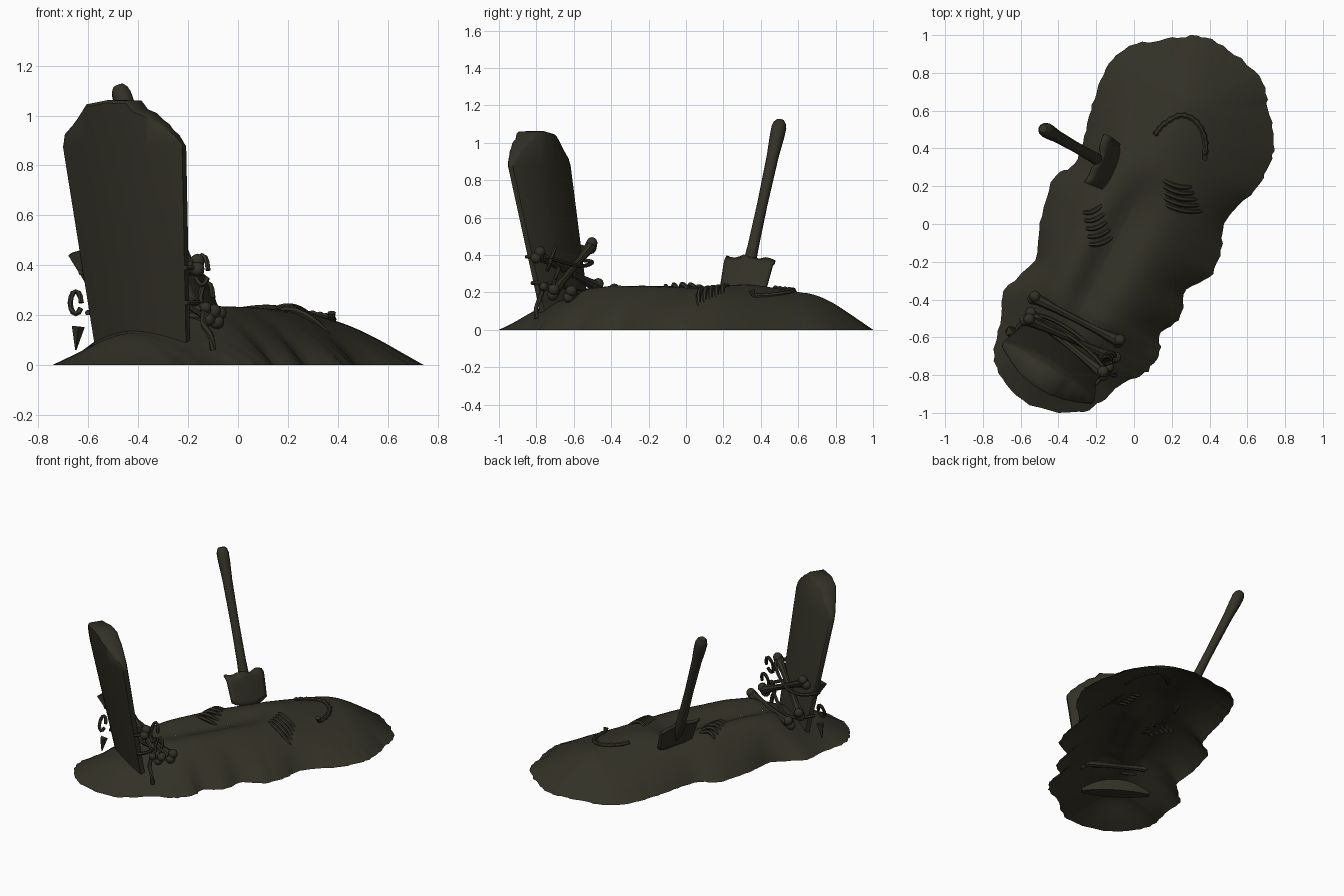
import bpy, bmesh, math, random
from mathutils import Vector, Matrix
from mathutils.bvhtree import BVHTree

if "Cube" in bpy.data.objects:
    bpy.data.objects.remove(bpy.data.objects["Cube"])

random.seed(4)
mat = bpy.data.materials.new("dark olive earth")
mat.diffuse_color = (0.032, 0.030, 0.019, 1)
mat.use_nodes = True
mat.node_tree.nodes["Principled BSDF"].inputs["Base Color"].default_value = mat.diffuse_color


def finish(name, bm, smooth=True, angle=40):
    bmesh.ops.recalc_face_normals(bm, faces=bm.faces)
    me = bpy.data.meshes.new(name)
    bm.to_mesh(me)
    bm.free()
    me.materials.append(mat)
    ob = bpy.data.objects.new(name, me)
    bpy.context.collection.objects.link(ob)
    if smooth:
        bpy.ops.object.select_all(action='DESELECT')
        ob.select_set(True)
        bpy.context.view_layer.objects.active = ob
        bpy.ops.object.shade_smooth_by_angle(angle=math.radians(angle))
    return ob


def tube(bm, pts, radii, sides=8):
    pts = [Vector(p) for p in pts]
    n = len(pts)
    if not isinstance(radii, (list, tuple)):
        radii = [radii] * n
    rings = []
    for i, p in enumerate(pts):
        q = (pts[min(i + 1, n - 1)] - pts[max(i - 1, 0)]).normalized().to_track_quat('Z', 'Y')
        rings.append([bm.verts.new(p + q @ Vector((radii[i] * math.cos(2 * math.pi * k / sides),
                      radii[i] * math.sin(2 * math.pi * k / sides), 0))) for k in range(sides)])
    for r, s in zip(rings, rings[1:]):
        # line up the seam between neighbouring rings
        off = min(range(sides), key=lambda o: sum((r[k].co - s[(k + o) % sides].co).length for k in range(sides)))
        for k in range(sides):
            bm.faces.new((r[k], r[(k + 1) % sides], s[(k + 1 + off) % sides], s[(k + off) % sides]))
    bm.faces.new(rings[0])
    bm.faces.new(rings[-1])


def ball(bm, p, r):
    bmesh.ops.create_icosphere(bm, subdivisions=2, radius=r, matrix=Matrix.Translation(p))


def spline(pts, steps, closed=False):
    pts = [Vector(p) for p in pts]
    n = len(pts)
    get = (lambda i: pts[i % n]) if closed else (lambda i: pts[max(0, min(n - 1, i))])
    out = []
    for i in range(n if closed else n - 1):
        a, b, c, d = (get(i + j) for j in (-1, 0, 1, 2))
        for k in range(steps):
            t = k / steps
            out.append(0.5 * (2 * b + (c - a) * t + (2 * a - 5 * b + 4 * c - d) * t * t
                              + (3 * b - a - 3 * c + d) * t ** 3))
    return out if closed else out + [pts[-1]]


def lerp_table(tab, t):
    for (a, va), (b, vb) in zip(tab, tab[1:]):
        if t <= b:
            return va + (vb - va) * max(0, (t - a) / (b - a))
    return tab[-1][1]


# burial mound: open shell, from a ragged outline up to a sunken spine
outline = [(.11, .97), (.25, .99), (.38, .985), (.53, .90), (.68, .75), (.71, .61), (.74, .45), (.72, .32),
           (.64, .18), (.49, .03), (.46, -.13), (.40, -.28), (.28, -.34), (.24, -.5), (.135, -.57),
           (.135, -.67), (.07, -.77), (-.05, -.83), (-.18, -.93), (-.30, -.99), (-.55, -.95), (-.70, -.81),
           (-.745, -.66), (-.70, -.5), (-.69, -.35), (-.53, -.19), (-.49, .05), (-.42, .26), (-.31, .32),
           (-.26, .5), (-.21, .66), (-.15, .82), (-.05, .93)]
A, B = Vector((-.42, -.72, 0)), Vector((.27, .62, 0))
HEIGHT = [(0, .13), (.1, .19), (.2, .265), (.3, .285), (.5, .28), (.75, .255), (1, .198)]
rim = spline([(x, y, 0) for x, y in outline], 5, True)
n = len(rim)
rim = [p + Vector((random.uniform(-.007, .007), random.uniform(-.007, .007), 0)) for p in rim]
for ax, lim in ((0, .745), (1, 1)):
    lo, hi = min(p[ax] for p in rim), max(p[ax] for p in rim)
    for p in rim:
        p[ax] = ((p[ax] - lo) / (hi - lo) * 2 - 1) * lim
soft = rim
for _ in range(4):
    soft = [sum((soft[(i + k) % n] for k in range(-5, 6)), Vector()) / 11 for i in range(n)]
RINGS = 18
bm = bmesh.new()
grid = []
for p, ps in zip(rim, soft):
    t = max(0, min(1, (ps - A).dot(B - A) / (B - A).length_squared))
    s = A.lerp(B, t)
    dip = math.exp(-((t - .42) / .28) ** 4)
    col = []
    for j in range(RINGS + 1):
        r = 1 - j / RINGS
        h = lerp_table(HEIGHT, t) * (1 - r ** (1.75 + .25 * dip))
        h -= .09 * dip * math.exp(-(r / .26) ** 2)
        q = s.lerp(ps.lerp(p, r ** 3), r)
        col.append(bm.verts.new((q.x, q.y, max(0, h))))
    grid.append(col)
for i in range(n):
    a, b = grid[i], grid[(i + 1) % n]
    for j in range(RINGS):
        bm.faces.new((a[j], b[j], b[j + 1], a[j + 1]))
bmesh.ops.remove_doubles(bm, verts=bm.verts, dist=.0015)
bm.normal_update()
bvh = BVHTree.FromBMesh(bm)
finish("grave_mound", bm, angle=60)


def ground(x, y):
    hit = bvh.ray_cast(Vector((x, y, 2)), Vector((0, 0, -1)))[0]
    return hit.z if hit else 0


# headstone: leaning, flared, lens-shaped slab with a chipped arched top
ang = math.radians(-33)
U, N = Vector((math.cos(ang), math.sin(ang), 0)), Vector((-math.sin(ang), math.cos(ang), 0))


def stone(s, h, k):
    f = (h - .1) / .78
    c = Vector((-.385 - .07 * f, -.65 - .135 * f, h))
    bulge = .035 + .023 * max(0, min(1, f))
    return c + U * s * (.22 + .065 * min(f, 1)) + N * k * (.015 + bulge * max(0, 1 - s * s))


top_edge = [(-1, .88), (-.95, .925), (-.78, .96), (-.68, .985), (-.56, 1.02), (-.48, 1.045), (-.1, 1.062),
            (.24, 1.06), (.34, 1.025), (.5, 1.01), (.6, .985), (.72, .965), (.78, .945), (.9, .92), (1, .88)]
bm = bmesh.new()
cols = []
for s, h in top_edge:
    loop = [(.08, -1), (.45, -1), (.88, -1), (h - .012, -.93), (h, -.7), (h, .7), (h - .012, .93),
            (.88, 1), (.45, 1), (.08, 1)]
    cols.append([bm.verts.new(stone(s, min(z, h), k)) for z, k in loop])
for a, b in zip(cols, cols[1:]):
    for i in range(len(a)):
        j = (i + 1) % len(a)
        bm.faces.new((a[i], a[j], b[j], b[i]))
bm.faces.new(cols[0])
bm.faces.new(cols[-1])
finish("headstone", bm, angle=50)


# bones: shaft with a double knuckle at each end
def bone(name, a, b, r=.021):
    a, b = Vector(a), Vector(b)
    d = (b - a).normalized()
    side = (d.cross(N) + N * .5).normalized()
    bm = bmesh.new()
    tube(bm, [a.lerp(b, t) for t in (0, .08, .25, .5, .75, .92, 1)],
         [r * m for m in (1.6, 1.35, 1, .85, 1, 1.35, 1.6)])
    for p in (a, b):
        for sg in (-1, 1):
            ball(bm, p + side * sg * r * .9, r * 1.45)
    finish(name, bm)


def behind(s, h, d):
    return stone(s, h, 0) + N * d


bone("ground_bone", (-.53, -.39, .2), (-.08, -.62, .19), .021)
bone("crossed_bone_1", behind(-1.0, .23, .08), behind(1.05, .4, .06))
bone("crossed_bone_2", behind(-.95, .45, .09), behind(1.15, .2, .12))

# rope wraps round the sides and back of the stone
bm = bmesh.new()
for h0, h1 in ((.37, .39), (.21, .25)):
    path = spline([behind(-1.03, h0, -.02), behind(-1.05, h0, .03), behind(-.9, h0 - .01, .09),
                   behind(-.3, h0 - .03, .115), behind(.4, h1 - .03, .115), behind(.95, h1, .09),
                   behind(1.05, h1, .03), behind(1.03, h1, -.02)], 4)
    tube(bm, path, .011, 6)
finish("rope_wraps", bm)

# loose rope loops and frayed ends
bm = bmesh.new()
for c, rx, rz in (((-.65, -.57, .25), .022, .045), ((-.145, -.72, .38), .025, .06), ((-.125, -.7, .27), .025, .06)):
    tube(bm, [Vector(c) + Vector((rx * math.cos(a), .8 * rx * math.sin(a), rz * math.sin(a)))
              for a in (i * math.pi / 6 for i in range(12))], .011, 6)
tube(bm, spline([(-.13, -.76, .24), (-.14, -.78, .17), (-.11, -.8, .12), (-.1, -.8, .06)], 3), .013, 6)
ball(bm, (-.13, -.76, .23), .024)
finish("rope_loops", bm)
bm = bmesh.new()
tube(bm, [(-.66, -.57, .45), (-.61, -.56, .33)], [.03, .003], 3)
tube(bm, [(-.64, -.58, .155), (-.65, -.58, .06)], [.03, .003], 3)
finish("frayed_ends", bm, smooth=False)

# ribs poking from both sides of the sunken middle
for name, cx, cy, half, count, gap in (("left_ribs", -.2, -.02, .07, 5, .042), ("right_ribs", .245, .135, .11, 5, .032)):
    bm = bmesh.new()
    for i in range(count):
        o = (i - (count - 1) / 2) * gap
        pts = []
        for k in range(9):
            t = k / 4 - 1
            x = cx + t * half * (1 - .06 * i) - o * .25
            y = cy + o + .02 * t * t + .02 * t * (1 if cx < 0 else -1)
            pts.append((x, y, ground(x, y) - .012 + .024 * (1 - t * t)))
        tube(bm, pts, [.007, .011, .012, .013, .013, .013, .012, .011, .007], 6)
    finish(name, bm)

# curved row of vertebrae half sunk near the foot of the mound
bm = bmesh.new()
arc = spline([(.11, .47, 0), (.16, .53, 0), (.25, .575, 0), (.33, .54, 0), (.375, .45, 0), (.375, .35, 0)], 5)
arc = [Vector((p.x, p.y, ground(p.x, p.y) + .004)) for p in arc]
arc[-1].z += .03
tube(bm, arc, [.017 if i % 2 else .011 for i in range(len(arc))], 7)
finish("vertebrae", bm)

# shovel: tapering handle and a slightly dished blade stuck in the soil
top, neck = Vector((-.475, .502, 1.105)), Vector((-.2, .345, .38))
D = (neck - top).normalized()
bm = bmesh.new()
knots = [(-.02, .022), (0, .034), (.03, .04), (.1, .039), (.25, .032), (.6, .028), (.9, .03), (1, .033), (1.1, .026), (1.18, .008)]
tube(bm, [top.lerp(neck, t) for t, r in knots], [r for t, r in knots], 10)
finish("shovel_handle", bm)

V = Vector((.34, .94, 0))
V = (V - D * V.dot(D)).normalized()
W = V.cross(D).normalized()
if W.x < 0:
    W = -W
bm = bmesh.new()
rows = []
for j in range(7):
    t = j / 6
    half = .14 * (1 - .08 * t)
    row = []
    for i in range(11):
        s = i / 5 - 1
        flare = -.02 if j == 0 and abs(s) > .3 else 0
        dent = .008 * math.sin(7 * s) if j == 0 else -.04 * s * s * t
        row.append(bm.verts.new(neck + V * s * half + D * (.22 * t + dent) + W * (flare + .022 - .012 * s * s)))
    rows.append(row)
for r, q in zip(rows, rows[1:]):
    for i in range(10):
        bm.faces.new((r[i], r[i + 1], q[i + 1], q[i]))
blade = finish("shovel_blade", bm)
mod = blade.modifiers.new("thickness", 'SOLIDIFY')
mod.thickness = .02
mod.offset = 0
